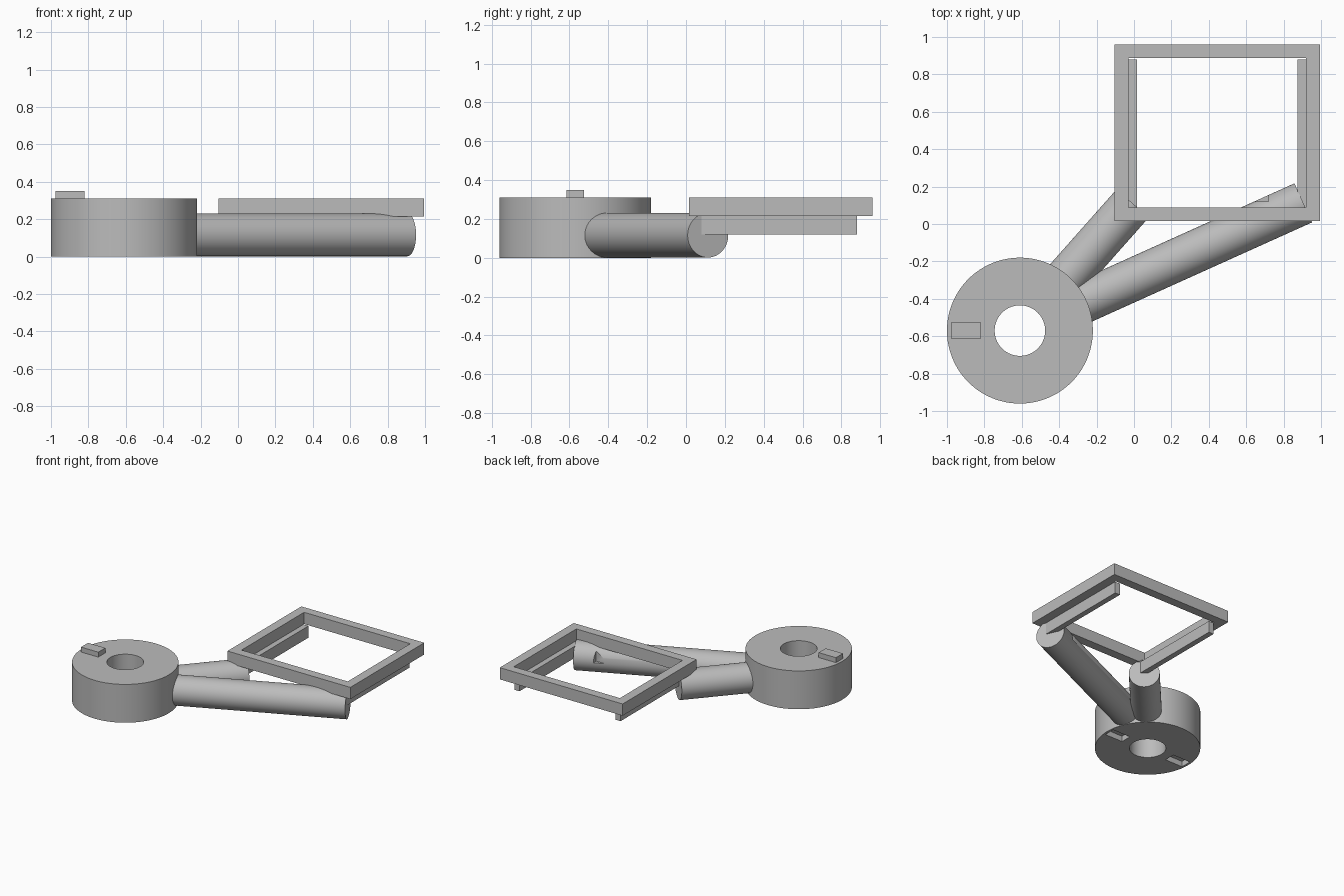
import bpy
import math
from mathutils import Matrix, Vector

if "Cube" in bpy.data.objects:
    bpy.data.objects.remove(bpy.data.objects["Cube"])

grey = bpy.data.materials.new("plain grey")
grey.diffuse_color = (0.5, 0.5, 0.5, 1)
grey.use_nodes = True
grey.node_tree.nodes["Principled BSDF"].inputs["Base Color"].default_value = grey.diffuse_color


def box(name, x, y, z):
    """Box from (min, max) ranges."""
    bpy.ops.mesh.primitive_cube_add(size=1)
    ob = bpy.context.object
    ob.name = name
    mid = Vector([(r[0] + r[1]) / 2 for r in (x, y, z)])
    ob.data.transform(Matrix.Translation(mid) @ Matrix.Diagonal(
        (x[1] - x[0], y[1] - y[0], z[1] - z[0], 1)))
    ob.data.materials.append(grey)
    return ob


def rod(name, start, end, radius, sides=96):
    """Cylinder between two points."""
    a, b = Vector(start), Vector(end)
    bpy.ops.mesh.primitive_cylinder_add(vertices=sides, radius=radius, depth=(b - a).length)
    ob = bpy.context.object
    ob.name = name
    turn = (b - a).to_track_quat('Z', 'Y').to_matrix().to_4x4()
    ob.data.transform(Matrix.Translation((a + b) / 2) @ turn)
    ob.data.materials.append(grey)
    return ob


def cut(ob, *cutters):
    """Subtract cutters, then remove them."""
    for c in cutters:
        mod = ob.modifiers.new("cut", 'BOOLEAN')
        mod.operation = 'DIFFERENCE'
        mod.solver = 'EXACT'
        mod.object = c
        bpy.context.view_layer.objects.active = ob
        bpy.ops.object.modifier_apply(modifier=mod.name)
        bpy.data.objects.remove(c)


def smooth(ob):
    bpy.ops.object.select_all(action='DESELECT')
    ob.select_set(True)
    bpy.context.view_layer.objects.active = ob
    bpy.ops.object.shade_smooth_by_angle(angle=math.radians(30))


CX, CY = -0.61, -0.57          # ring centre
TAB_Y = (CY - 0.045, CY + 0.045)

# Ring with a through hole and two pockets in its underside
ring = rod("ring_base", (CX, CY, 0), (CX, CY, 0.31), 0.39, 128)
cut(ring, rod("hole_cutter", (CX, CY, -0.1), (CX, CY, 0.5), 0.135),
    *[box("pocket_cutter", (CX + s * 0.29 - 0.08, CX + s * 0.29 + 0.08), TAB_Y, (-0.1, 0.045))
      for s in (-1, 1)])
smooth(ring)

# Locating tab on top of the ring
box("top_tab", (-0.975, -0.82), TAB_Y, (0.305, 0.35))

# Round arms radiating from the ring to the front of each rail
for name, ex, ey in (("long_arm", 0.905, 0.113), ("short_arm", -0.007, 0.11)):
    end = Vector((ex, ey, 0.116))
    centre = Vector((CX, CY, 0.116))
    start = centre + (end - centre).normalized() * 0.33
    arm = rod(name, start, end, 0.1145)
    if name == "long_arm":  # small clearance notch
        cut(arm, box("notch_cutter", (0.4, 0.72), (0.12, 0.4), (0.115, 0.4)))
    smooth(arm)

# Rectangular frame
frame = box("frame", (-0.105, 0.995), (0.015, 0.96), (0.215, 0.31))
cut(frame, box("opening_cutter", (-0.03, 0.92), (0.088, 0.888), (0, 1)))

# Rails below the sides of the frame
for name, x in (("left_rail", (-0.03, 0.015)), ("right_rail", (0.875, 0.92))):
    box(name, x, (0.08, 0.88), (0.12, 0.215))
